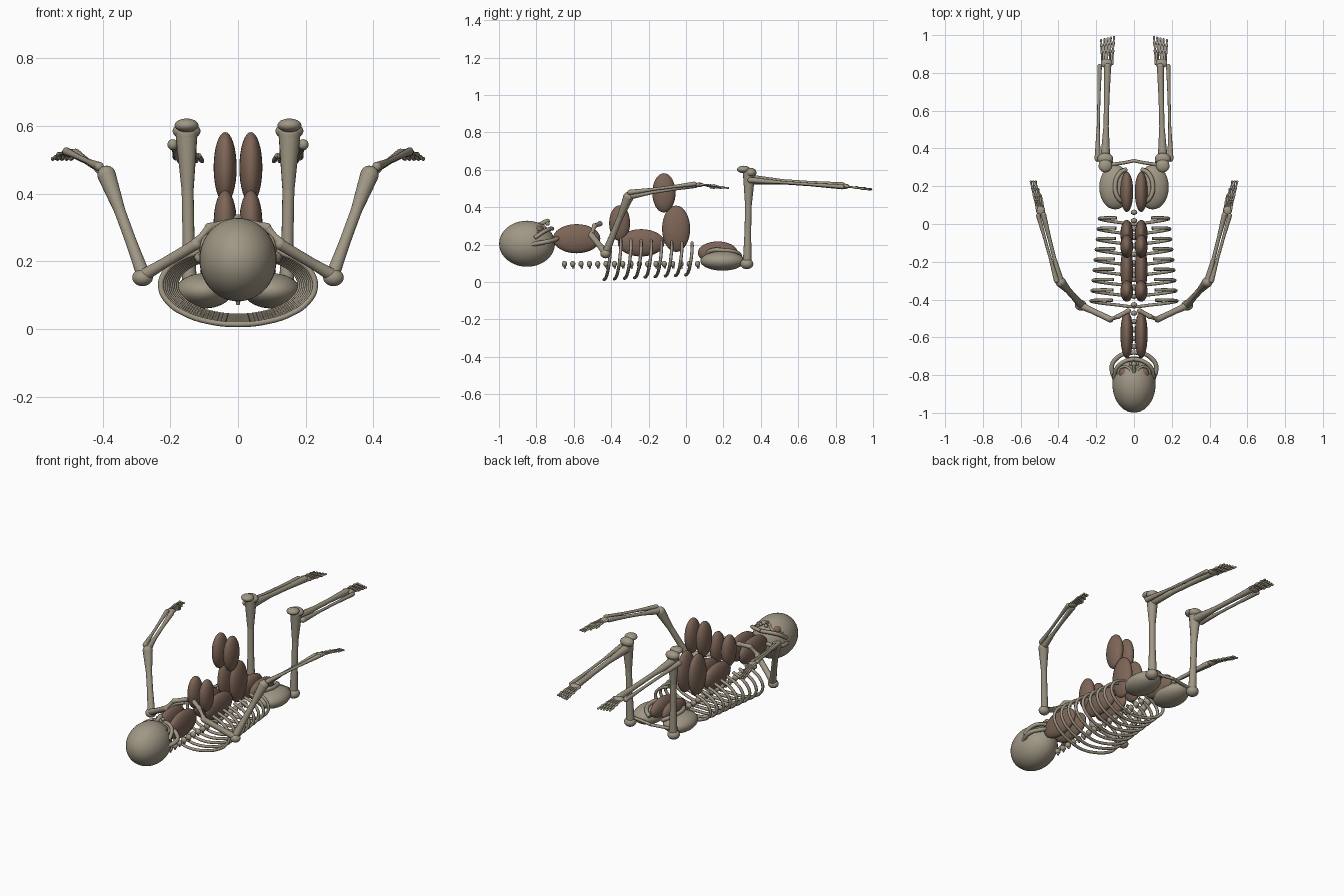
import bpy, bmesh, math
from mathutils import Vector, Matrix

if "Cube" in bpy.data.objects:
    bpy.data.objects.remove(bpy.data.objects["Cube"])


def material(name, rgb):
    m = bpy.data.materials.new(name)
    m.diffuse_color = (*rgb, 1)
    m.use_nodes = True
    m.node_tree.nodes["Principled BSDF"].inputs["Base Color"].default_value = m.diffuse_color
    return m


BONE = material("bone", (0.35, 0.31, 0.235))
BROWN = material("muscle brown", (0.205, 0.13, 0.095))


def add_object(name, data, mat, mirror):
    ob = bpy.data.objects.new(name, data)
    bpy.context.collection.objects.link(ob)
    data.materials.append(mat)
    if mirror:
        ob.modifiers.new("mirror", 'MIRROR')
    return ob


def finish(name, bm, mat=BONE, mirror=True):
    me = bpy.data.meshes.new(name)
    bm.to_mesh(me)
    bm.free()
    ob = add_object(name, me, mat, mirror)
    bpy.ops.object.select_all(action='DESELECT')
    bpy.context.view_layer.objects.active = ob
    ob.select_set(True)
    bpy.ops.object.shade_smooth_by_angle(angle=math.radians(50))
    return ob


def ball(bm, c, r, seg=14):
    """Ellipsoid; r is one radius or three."""
    r = (r, r, r) if isinstance(r, (int, float)) else r
    bmesh.ops.create_uvsphere(bm, u_segments=seg, v_segments=max(6, seg * 2 // 3), radius=1,
                              matrix=Matrix.Translation(c) @ Matrix.Diagonal((*r, 1)))


def shaft(bm, a, b, r0, r1):
    a, b = Vector(a), Vector(b)
    d = b - a
    rot = d.to_track_quat('Z', 'Y').to_matrix().to_4x4()
    bmesh.ops.create_cone(bm, cap_ends=True, segments=12, radius1=r0, radius2=r1,
                          depth=d.length, matrix=Matrix.Translation((a + b) / 2) @ rot)


def bone(bm, a, b, r0, rm, r1):
    """Long bone: flared at both ends, slim in the middle, rounded tips."""
    a, b = Vector(a), Vector(b)
    p, q = a.lerp(b, 0.35), a.lerp(b, 0.65)
    shaft(bm, a, p, r0, rm)
    shaft(bm, p, q, rm, rm)
    shaft(bm, q, b, rm, r1)
    ball(bm, a, r0)
    ball(bm, b, r1)


def tube(name, pts, r, mirror=False):
    """Smooth round tube through points, as a mesh."""
    cu = bpy.data.curves.new(name, 'CURVE')
    cu.dimensions = '3D'
    cu.bevel_depth, cu.bevel_resolution, cu.resolution_u = r, 2, 5
    cu.use_fill_caps = True
    s = cu.splines.new('BEZIER')
    s.bezier_points.add(len(pts) - 1)
    for bp, p in zip(s.bezier_points, pts):
        bp.co = p
        bp.handle_left_type = bp.handle_right_type = 'AUTO'
    tmp = bpy.data.objects.new("tmp", cu)
    bpy.context.collection.objects.link(tmp)
    me = bpy.data.meshes.new_from_object(tmp.evaluated_get(bpy.context.evaluated_depsgraph_get()))
    bpy.data.objects.remove(tmp)
    bm = bmesh.new()
    bm.from_mesh(me)
    return finish(name, bm, BONE, mirror)


# skull
bm = bmesh.new()
ball(bm, (0, -0.85, 0.205), (0.114, 0.149, 0.123), 40)
finish("skull", bm, mirror=False)

# eyes and socket rims
bm = bmesh.new()
ball(bm, (0.05, -0.79, 0.278), (0.03, 0.03, 0.024), 20)
finish("eye", bm, BROWN)
rim = [(0.05 + 0.035 * math.cos(t), -0.79 + 0.035 * math.sin(t), 0.287 - 0.02 * math.cos(t))
       for t in [i * math.tau / 10 for i in range(11)]]
tube("socket_rim", rim, 0.007, True)

# cheekbone, jaw and nose
tube("cheekbone", [(0.105, -0.81, 0.235), (0.09, -0.76, 0.27), (0.045, -0.725, 0.285), (0, -0.715, 0.285)],
     0.011, True)
tube("jaw", [(0.1, -0.83, 0.2), (0.117, -0.75, 0.215), (0.085, -0.705, 0.225),
             (0.045, -0.685, 0.235), (0, -0.68, 0.235)], 0.012, True)
bm = bmesh.new()
shaft(bm, (0, -0.79, 0.305), (0, -0.745, 0.325), 0.01, 0.012)
for c, r in [((0, -0.742, 0.325), 0.014), ((0.017, -0.74, 0.312), 0.011), ((-0.017, -0.74, 0.312), 0.011)]:
    ball(bm, c, r)
finish("nose", bm, mirror=False)

# paired muscle masses down the middle: y, z, radius y, radius z
bm = bmesh.new()
for y, z, ry, rz in [(-0.585, 0.232, 0.127, 0.078), (-0.355, 0.315, 0.056, 0.095),
                     (-0.24, 0.21, 0.125, 0.073), (-0.053, 0.285, 0.075, 0.124),
                     (-0.118, 0.477, 0.062, 0.105), (0.17, 0.157, 0.107, 0.06)]:
    ball(bm, (0.038, y, z), (0.034, ry, rz), 24)
finish("muscle", bm, BROWN)

# spine
bm = bmesh.new()
for i in range(17):
    y = -0.65 + i * 0.0445
    ball(bm, (0, y, 0.097), (0.018, 0.014, 0.017), 12)
    shaft(bm, (0, y, 0.09), (0, y + 0.005, 0.072), 0.008, 0.005)
finish("vertebra", bm, mirror=False)

# ribs: sweeping hoops passing under the spine
for i in range(9):
    y0, rx = -0.438 + i * 0.0545, 0.228 - i * 0.0055
    low = 0.014 + i * 0.003
    rz = 0.13 - low
    pts = []
    for k in range(-7, 8):
        t = k * math.radians(150) / 7
        pts.append((rx * math.sin(t), y0 + 0.035 * abs(math.sin(t / 1.5)), 0.13 - rz * math.cos(t)))
    tube("rib", pts, 0.0085)

# collar and shoulder bones
bm = bmesh.new()
bone(bm, (0.03, -0.46, 0.312), (0.085, -0.49, 0.3), 0.014, 0.012, 0.014)
bone(bm, (0.085, -0.49, 0.3), (0.125, -0.505, 0.255), 0.013, 0.01, 0.015)
bone(bm, (0.125, -0.505, 0.25), (0.28, -0.432, 0.158), 0.017, 0.016, 0.02)
finish("collar_bone", bm)

# arm
bm = bmesh.new()
ball(bm, (0.282, -0.43, 0.152), (0.031, 0.028, 0.025), 18)
bone(bm, (0.278, -0.43, 0.155), (0.388, -0.308, 0.455), 0.021, 0.017, 0.028)
finish("upper_arm", bm)
bm = bmesh.new()
bone(bm, (0.39, -0.305, 0.46), (0.48, 0.05, 0.518), 0.02, 0.01, 0.015)
bone(bm, (0.41, -0.3, 0.48), (0.507, 0.045, 0.525), 0.014, 0.008, 0.012)
finish("forearm", bm)

# hand
bm = bmesh.new()
ball(bm, (0.495, 0.07, 0.52), (0.024, 0.025, 0.012))
for i in range(5):
    a = Vector((0.477 + i * 0.009, 0.075, 0.522))
    tip = Vector((0.493 + i * 0.0135, 0.15 + 0.035 * (i > 0) + 0.04 * (1 < i), 0.503))
    stops = [a, a.lerp(tip, 0.5) + Vector((0, 0, 0.004)), a.lerp(tip, 0.78), tip]
    for p, q in zip(stops, stops[1:]):
        bone(bm, p, q, 0.007, 0.0045, 0.006)
finish("hand", bm)

# pelvis with inner rim and front arch
bm = bmesh.new()
ball(bm, (0.1, 0.195, 0.113), (0.084, 0.118, 0.052), 28)
finish("hip", bm)
tube("hip_rim", [(0.05, 0.11, 0.15), (0.085, 0.14, 0.17), (0.1, 0.2, 0.17), (0.075, 0.27, 0.158), (0.04, 0.29, 0.14)],
     0.012, True)
tube("hip_arch", [(0.12, 0.315, 0.12), (0.05, 0.325, 0.12), (0, 0.335, 0.12)], 0.009, True)

# leg
bm = bmesh.new()
ball(bm, (0.145, 0.325, 0.097), (0.034, 0.035, 0.028), 18)
bone(bm, (0.143, 0.327, 0.1), (0.152, 0.337, 0.575), 0.024, 0.018, 0.033)
finish("thigh_bone", bm)
bm = bmesh.new()
ball(bm, (0.152, 0.308, 0.602), (0.036, 0.035, 0.02), 18)
ball(bm, (0.152, 0.345, 0.585), (0.042, 0.032, 0.026), 18)
finish("knee", bm)
bm = bmesh.new()
bone(bm, (0.152, 0.345, 0.548), (0.14, 0.835, 0.515), 0.026, 0.014, 0.019)
bone(bm, (0.193, 0.345, 0.545), (0.182, 0.835, 0.51), 0.016, 0.008, 0.012)
finish("shin_bone", bm)

# foot
bm = bmesh.new()
ball(bm, (0.145, 0.85, 0.512), (0.032, 0.025, 0.014))
for i in range(5):
    a = Vector((0.116 + i * 0.013, 0.85, 0.512))
    tip = Vector((0.106 + i * 0.017, 0.99 - i * 0.004, 0.496))
    stops = [a, a.lerp(tip, 0.45), a.lerp(tip, 0.75), tip]
    for p, q in zip(stops, stops[1:]):
        bone(bm, p, q, 0.008, 0.005, 0.006)
finish("foot", bm)
